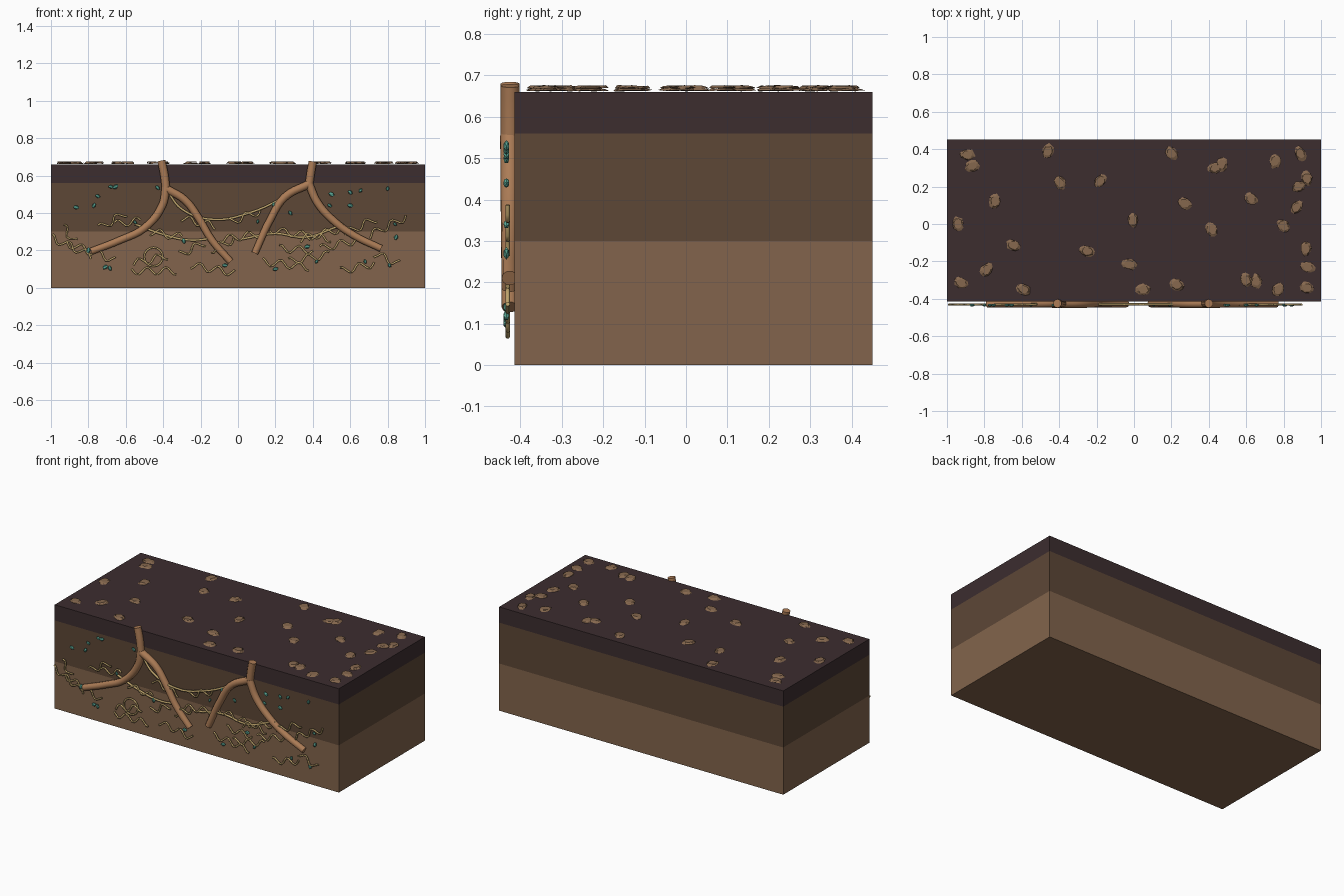
import bpy, bmesh, math, random
from mathutils import Vector, Matrix

if "Cube" in bpy.data.objects:
    bpy.data.objects.remove(bpy.data.objects["Cube"])

random.seed(4)


def material(name, r, g, b):
    lin = lambda v: ((v / 255 + 0.055) / 1.055) ** 2.4
    m = bpy.data.materials.new(name)
    m.diffuse_color = (lin(r), lin(g), lin(b), 1)
    m.use_nodes = True
    m.node_tree.nodes["Principled BSDF"].inputs["Base Color"].default_value = m.diffuse_color
    return m


TOPSOIL = material("dark topsoil", 60, 45, 47)
MIDSOIL = material("brown soil", 93, 71, 54)
SUBSOIL = material("light subsoil", 130, 100, 76)
ROOT = material("root bark", 172, 124, 86)
FINE = material("fine root", 190, 164, 108)
MINERAL = material("teal mineral", 88, 164, 146)
LITTER = material("leaf litter", 134, 104, 78)


def finish(name, bm, mat):
    me = bpy.data.meshes.new(name)
    bm.to_mesh(me)
    bm.free()
    me.materials.append(mat)
    ob = bpy.data.objects.new(name, me)
    bpy.context.collection.objects.link(ob)
    return ob


def slab(name, z0, z1, mat):
    bm = bmesh.new()
    bmesh.ops.create_cube(bm, size=1, matrix=Matrix.Translation((0, 0.018, (z0 + z1) / 2))
                          @ Matrix.Diagonal((2, 0.865, z1 - z0, 1)))
    finish(name, bm, mat)


def tubes(name, paths, radius, y, mat, smooth=True, taper=1.0, sides=1):
    """Round tubes along lists of (x, z) points on the front face."""
    cu = bpy.data.curves.new(name, 'CURVE')
    cu.dimensions = '3D'
    cu.bevel_depth = radius
    cu.bevel_resolution = sides
    cu.resolution_u = 5
    cu.use_fill_caps = True
    for pts in paths:
        sp = cu.splines.new('BEZIER' if smooth else 'POLY')
        store = sp.bezier_points if smooth else sp.points
        store.add(len(pts) - 1)
        for i, (p, (x, z)) in enumerate(zip(store, pts)):
            p.co = (x, y, z) if smooth else (x, y, z, 1)
            p.radius = 1 + (taper - 1) * i / (len(pts) - 1)
            if smooth:
                p.handle_left_type = p.handle_right_type = 'AUTO'
    cu.materials.append(mat)
    ob = bpy.data.objects.new(name, cu)
    bpy.context.collection.objects.link(ob)


# Soil layers
slab("subsoil_layer", 0, 0.30, SUBSOIL)
slab("middle_soil_layer", 0.30, 0.56, MIDSOIL)
slab("topsoil_layer", 0.56, 0.66, TOPSOIL)

# Main roots: a stem and two branches for each plant
tubes("root_stems", [[(-0.41, 0.68), (-0.395, 0.61), (-0.385, 0.53)],
                     [(0.40, 0.675), (0.39, 0.62), (0.38, 0.55)]], 0.023, -0.425, ROOT, sides=3)
tubes("root_branches", [
    [(-0.385, 0.54), (-0.405, 0.44), (-0.50, 0.32), (-0.63, 0.255), (-0.785, 0.195)],
    [(-0.385, 0.53), (-0.285, 0.47), (-0.215, 0.38), (-0.14, 0.255), (-0.04, 0.14)],
    [(0.38, 0.555), (0.25, 0.485), (0.17, 0.36), (0.09, 0.185)],
    [(0.38, 0.555), (0.425, 0.455), (0.515, 0.355), (0.62, 0.28), (0.765, 0.21)],
], 0.023, -0.426, ROOT, taper=0.85, sides=3)

# Long side roots linking the plants
tubes("long_side_roots", [
    [(-0.38, 0.52), (-0.30, 0.42), (-0.13, 0.365), (0.06, 0.40), (0.25, 0.485), (0.37, 0.55)],
    [(-0.55, 0.34), (-0.40, 0.285), (-0.26, 0.255), (-0.13, 0.265)],
    [(0.02, 0.26), (0.20, 0.29), (0.36, 0.27), (0.54, 0.33)],
], 0.007, -0.429, FINE)


def squiggle(x0, z0, x1, z1, amp=0.02, period=0.1):
    a, b = Vector((x0, z0)), Vector((x1, z1))
    d = b - a
    n = Vector((-d.y, d.x)).normalized()
    steps = max(6, int(d.length / 0.014))
    ph = random.uniform(0, 6.28)
    return [a + d * i / steps + n * amp * math.sin(ph + 6.283 * d.length * i / steps / period)
            for i in range(steps + 1)]


# Fine wavy rootlets: start and end of each
ENDS = [(-1.0, .27, -.78, .17), (-.94, .33, -.87, .25), (-.92, .24, -.66, .15),
        (-.74, .32, -.60, .40), (-.66, .34, -.52, .36), (-.57, .09, -.33, .09),
        (-.56, .13, -.38, .17), (-.25, .12, -.02, .08), (-.09, .26, .14, .29),
        (-.05, .35, .12, .41), (.17, .31, .50, .26), (.13, .14, .38, .11),
        (.27, .14, .49, .18), (.44, .21, .66, .26), (.55, .09, .73, .13),
        (.57, .29, .74, .37), (.70, .28, .90, .38), (.73, .18, .86, .13),
        (.33, .26, .57, .32), (.22, .21, .40, .20), (-.31, .18, -.18, .24),
        (-.15, .20, -.02, .26), (-.47, .30, -.30, .27), (-.30, .37, -.12, .33)]
tubes("fine_rootlets", [squiggle(*e) for e in ENDS], 0.0055, -0.431, FINE, smooth=False)
loop = [(-0.452 + 0.05 * math.cos(i * math.pi / 8), 0.165 + 0.05 * math.sin(i * math.pi / 8))
        for i in range(17)]
tubes("curled_rootlet", [loop], 0.0055, -0.431, FINE, smooth=False)

# Mineral grains on the front face
GRAINS = [(-.865, .43), (-.77, .44), (-.75, .49), (-.68, .54), (-.655, .54), (-.43, .535),
          (-.80, .20), (-.71, .11), (-.685, .105), (-.29, .25), (-.55, .35), (-.07, .12),
          (.105, .355), (.19, .445), (.28, .40), (.50, .50), (.49, .44), (.60, .51),
          (.655, .52), (.80, .53), (.60, .44), (.84, .34), (.845, .27), (.81, .12),
          (.68, .14), (.42, .14), (.37, .22), (.20, .10)]
bm = bmesh.new()
for x, z in GRAINS:
    s = random.uniform(0.8, 1.2)
    bmesh.ops.create_icosphere(bm, subdivisions=1, radius=1,
                               matrix=Matrix.Translation((x, -0.434, z))
                               @ Matrix.Rotation(random.uniform(0, 3.14), 4, 'Y')
                               @ Matrix.Diagonal((0.015 * s, 0.008, 0.010 * s, 1)))
finish("mineral_grains", bm, MINERAL)

# Ragged flat leaf litter scattered on the top
LEAVES = [(-.89, .37), (-.865, .31), (-.745, .12), (-.94, 0), (-.46, .39), (-.395, .22),
          (-.18, .23), (-.645, -.115), (-.79, -.245), (-.925, -.315), (-.59, -.35),
          (-.25, -.145), (-.025, -.215), (-.005, .02), (.05, -.35), (.20, .38), (.27, .11),
          (.23, -.325), (.415, -.03), (.435, .30), (.47, .32), (.625, .135), (.755, .335),
          (.89, .375), (.925, .245), (.88, .20), (.87, .09), (.80, -.01), (.92, -.13),
          (.93, -.23), (.925, -.34), (.77, -.35), (.60, -.30), (.655, -.305)]
bm = bmesh.new()
for x, y in LEAVES:
    turn = Matrix.Rotation(random.uniform(0, 3.14), 4, 'Z')
    for layer in range(2):
        new = bmesh.ops.create_cone(bm, cap_ends=True, segments=10, radius1=1, radius2=0.75,
                                    depth=1, matrix=Matrix.Translation((x, y, 0.666 + layer * 0.006))
                                    @ turn @ Matrix.Diagonal((0.041 - 0.005 * layer, 0.029, 0.005, 1)))
        for v in new["verts"]:
            k = random.uniform(0.85, 1.12)
            v.co.x = x + (v.co.x - x) * k
            v.co.y = y + (v.co.y - y) * k
            v.co.z += random.uniform(-0.002, 0.002)
finish("leaf_litter", bm, LITTER)
